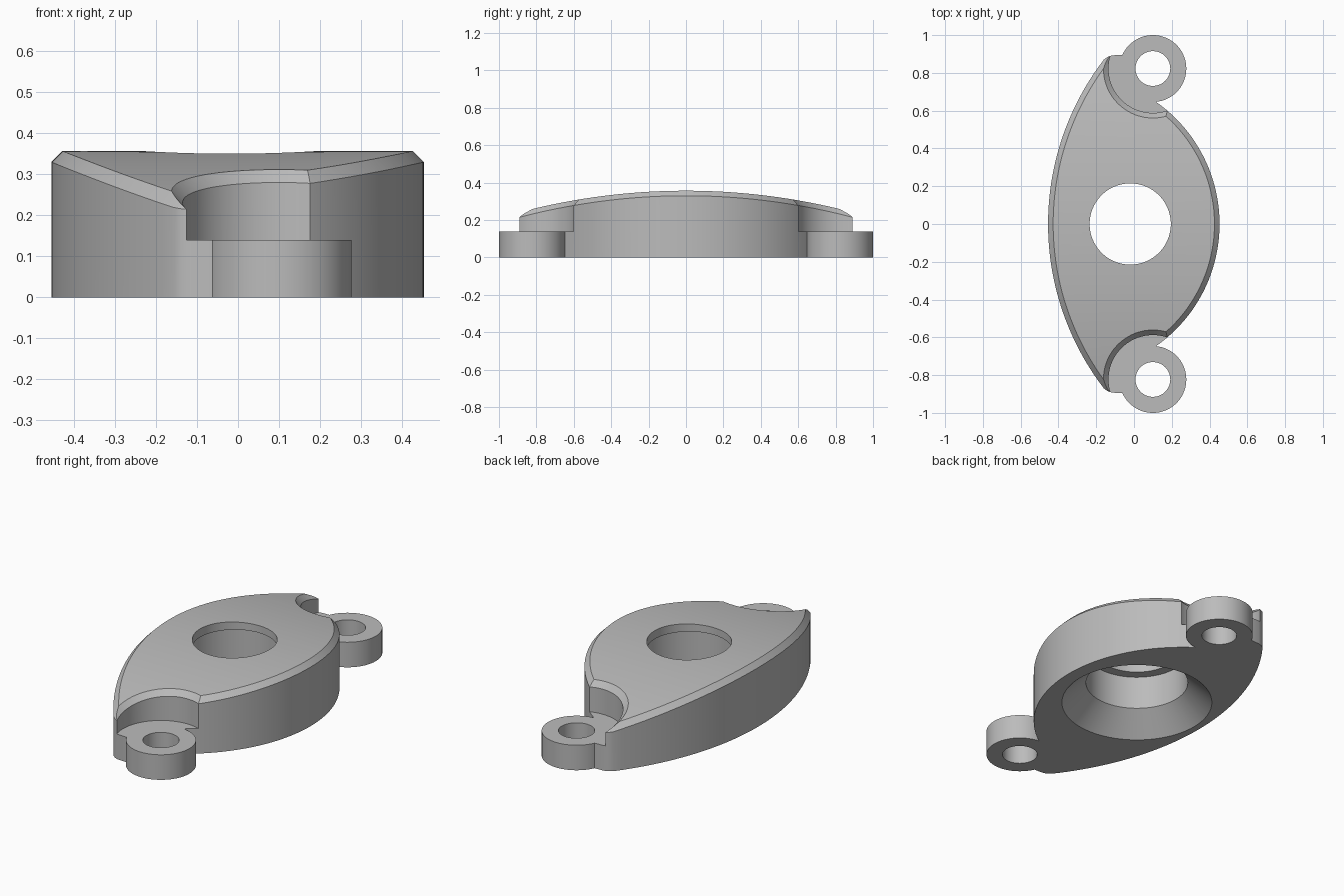
import bpy, bmesh, math
from mathutils import Vector

if "Cube" in bpy.data.objects:
    bpy.data.objects.remove(bpy.data.objects["Cube"], do_unlink=True)

TOP, CHAMFER, CROWN_R = 0.357, 0.027, 3.5
EAR = (0.1, 0.823)

grey = bpy.data.materials.new("plain grey")
grey.use_nodes = True
grey.diffuse_color = (0.5, 0.5, 0.5, 1)
grey.node_tree.nodes["Principled BSDF"].inputs["Base Color"].default_value = (0.5, 0.5, 0.5, 1)


def loft(name, rings):
    """Closed solid through a stack of equal-length rings."""
    bm = bmesh.new()
    rows = [[bm.verts.new(p) for p in ring] for ring in rings]
    n = len(rows[0])
    for a, b in zip(rows, rows[1:]):
        for i in range(n):
            j = (i + 1) % n
            bm.faces.new((a[i], a[j], b[j], b[i]))
    bm.faces.new(rows[0])
    bm.faces.new(rows[-1])
    bmesh.ops.recalc_face_normals(bm, faces=bm.faces)
    mesh = bpy.data.meshes.new(name)
    bm.to_mesh(mesh)
    bm.free()
    mesh.materials.append(grey)
    obj = bpy.data.objects.new(name, mesh)
    bpy.context.collection.objects.link(obj)
    return obj


def turned(name, x, y, profile, n=72):
    """Solid of revolution from (radius, height) pairs."""
    angles = [math.tau * i / n for i in range(n)]
    return loft(name, [[(x + r * math.cos(a), y + r * math.sin(a), z) for a in angles]
                       for r, z in profile])


def inset(points, d):
    """Mitred inward offset of a clockwise outline."""
    out = []
    for i, p in enumerate(points):
        u = (p - points[i - 1]).normalized()
        v = (points[(i + 1) % len(points)] - p).normalized()
        a, b = Vector((u.y, -u.x)), Vector((v.y, -v.x))
        out.append(p + (a + b) * d / (1 + a.dot(b)))
    return out


def combine(obj, other, operation):
    other.hide_render = True
    mod = obj.modifiers.new(operation.lower(), "BOOLEAN")
    mod.operation, mod.solver, mod.object = operation, "EXACT", other


# Lens outline: shallow left arc, blunt tip, fuller right arc
half = []
for i in range(25):
    y = 0.87 * i / 24
    half.append(Vector((0.975 - math.sqrt(1.43 ** 2 - y * y), y)))
half += [Vector(p) for p in ((-0.14, 0.885), (-0.115, 0.893), (-0.06, 0.895),
                             (0.05, 0.85), (0.1, 0.66))]
for i in range(25):
    y = 0.65 * (1 - i / 24)
    half.append(Vector((-0.337 + math.sqrt(0.79 ** 2 - y * y), y)))
outline = half + [Vector((p.x, -p.y)) for p in reversed(half[1:-1])]


def at(points, z):
    return [(p.x, p.y, z) for p in points]


# Chamfered body, still with a flat top
body = loft("flange_body", [at(outline, 0), at(outline, TOP - CHAMFER),
                            at(inset(outline, CHAMFER), TOP)])

# Notches, ears and screw holes at both ends
helpers = []
for side, label in ((1, "back"), (-1, "front")):
    x, y = EAR[0], EAR[1] * side
    notch = turned(label + "_notch_cutter", x, y,
                   [(0.235, 0.14), (0.235, TOP - CHAMFER), (0.272, TOP + 0.01)])
    ear = turned(label + "_ear", x, y, [(0.177, 0), (0.177, 0.14)])
    hole = turned(label + "_screw_hole_cutter", x, y, [(0.092, -0.1), (0.092, 0.5)])
    combine(body, notch, "DIFFERENCE")
    combine(body, ear, "UNION")
    combine(body, hole, "DIFFERENCE")
    helpers += [notch, ear, hole]

# Central bore: countersink, wide bore, thin lip
bore = turned("bore_cutter", -0.02, 0,
              [(0.451, -0.05), (0.27, 0.12), (0.27, 0.31), (0.215, 0.31), (0.215, 0.5)], 96)
combine(body, bore, "DIFFERENCE")
helpers.append(bore)

# Bake the booleans
deps = bpy.context.evaluated_depsgraph_get()
baked = bpy.data.meshes.new_from_object(body.evaluated_get(deps))
body.modifiers.clear()
body.data = baked
for h in helpers:
    bpy.data.objects.remove(h, do_unlink=True)

# Slice the top into strips and bend it into a shallow crown
bm = bmesh.new()
bm.from_mesh(baked)
bmesh.ops.remove_doubles(bm, verts=bm.verts, dist=0.0001)
for i in range(-21, 22):
    faces = [f for f in bm.faces if all(v.co.z > 0.32 for v in f.verts)]
    geom = faces + list({e for f in faces for e in f.edges}) + list({v for f in faces for v in f.verts})
    bmesh.ops.bisect_plane(bm, geom=geom, dist=0.0001, plane_co=(0, i * 0.04, 0),
                           plane_no=(0, 1, 0))
for v in bm.verts:
    if v.co.z > 0.32:
        v.co.z -= CROWN_R - math.sqrt(CROWN_R ** 2 - v.co.y ** 2)
bm.to_mesh(baked)
bm.free()

bpy.ops.object.select_all(action="DESELECT")
body.select_set(True)
bpy.context.view_layer.objects.active = body
bpy.ops.object.shade_smooth_by_angle(angle=math.radians(20))
